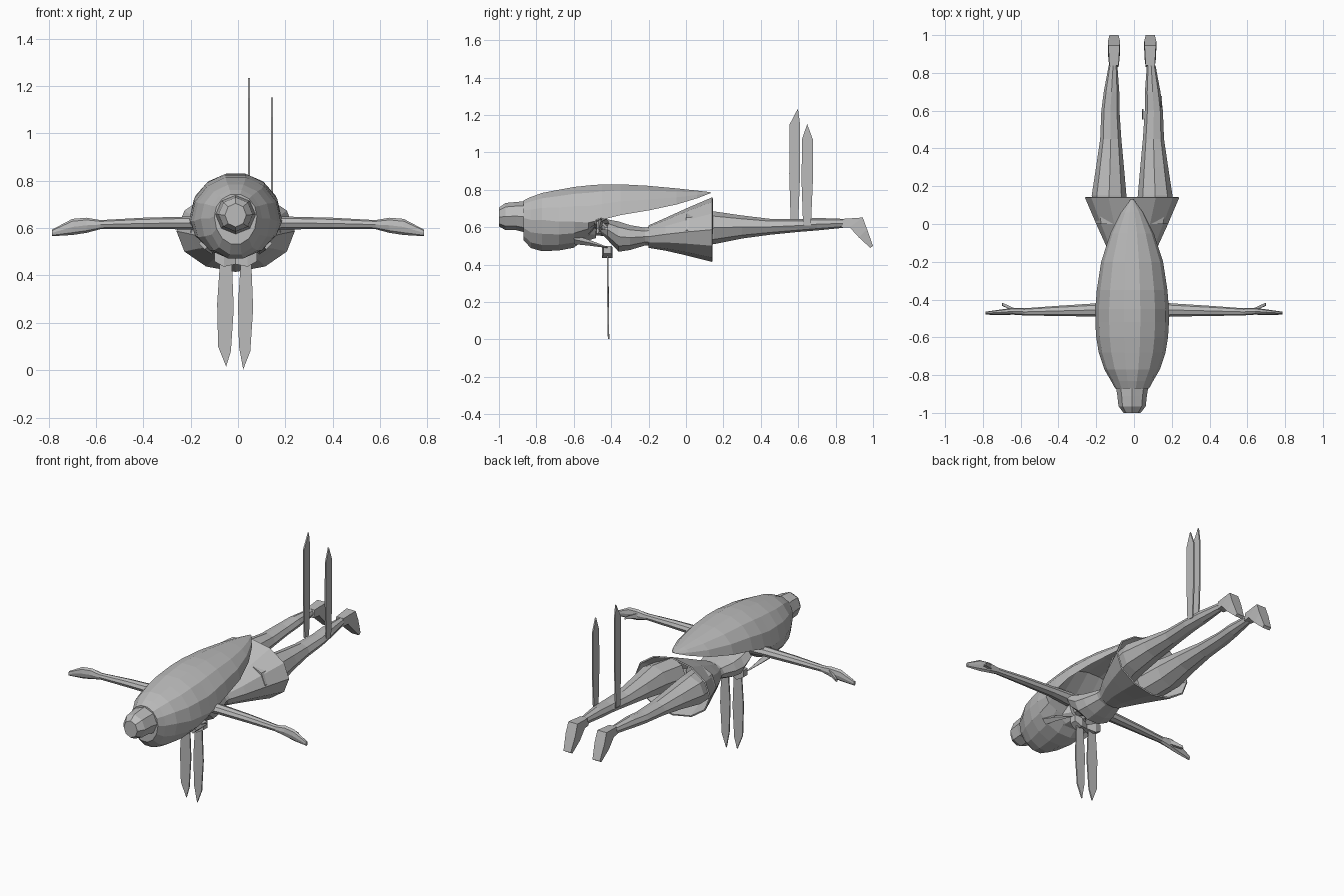
import bpy, bmesh, math
from mathutils import Vector

if "Cube" in bpy.data.objects:
    bpy.data.objects.remove(bpy.data.objects["Cube"])

CX = -0.01  # body mid-line

grey = bpy.data.materials.new("plain grey")
grey.diffuse_color = (0.5, 0.5, 0.5, 1)
grey.use_nodes = True
grey.node_tree.nodes["Principled BSDF"].inputs["Base Color"].default_value = grey.diffuse_color


def finish(name, bm):
    bmesh.ops.recalc_face_normals(bm, faces=bm.faces[:])
    me = bpy.data.meshes.new(name)
    bm.to_mesh(me)
    bm.free()
    me.materials.append(grey)
    ob = bpy.data.objects.new(name, me)
    bpy.context.collection.objects.link(ob)
    return ob


def loft(name, rings, caps=(True, True)):
    """Skin a list of point rings that all have the same count."""
    bm = bmesh.new()
    vs = [[bm.verts.new(p) for p in r] for r in rings]
    n = len(vs[0])
    for a, b in zip(vs, vs[1:]):
        for i in range(n):
            j = (i + 1) % n
            bm.faces.new((a[i], a[j], b[j], b[i]))
    if caps[0]:
        bm.faces.new(vs[0][::-1])
    if caps[1]:
        bm.faces.new(vs[-1])
    return finish(name, bm)


def y_ring(y, x, w, edge, top, bottom, n=12):
    """Ring across y: half width w, with its own upper and lower heights."""
    pts = []
    for i in range(n):
        a = 2 * math.pi * i / n
        s = math.sin(a)
        z = edge + (top - edge) * s if s >= 0 else edge + (edge - bottom) * s
        pts.append((x + w * math.cos(a), y, z))
    return pts


def tube_y(name, spec, n=10, caps=(True, True), x=CX):
    return loft(name, [y_ring(y, x, w, (lo + hi) / 2, hi, lo, n) for y, w, lo, hi in spec], caps)


def plate(name, outline, thick):
    """Thin plate from an outline, thickened along the given vector."""
    t = Vector(thick) / 2
    return loft(name, [[Vector(p) - t for p in outline], [Vector(p) + t for p in outline]])


# hair: round over the head, arched cape down the back
hair = [(-.87, .09, .65, .745, .53), (-.83, .112, .64, .765, .485), (-.77, .147, .64, .787, .468),
        (-.68, .177, .63, .805, .472), (-.60, .19, .63, .82, .487), (-.52, .195, .625, .829, .55),
        (-.45, .195, .64, .834, .66), (-.35, .187, .665, .834, .76), (-.2, .164, .69, .825, .78),
        (-.05, .115, .722, .81, .778), (.06, .06, .755, .797, .782), (.13, .008, .782, .788, .784)]
loft("hair", [y_ring(y, CX, w, e, t, b, 14) for y, w, e, t, b in hair])
tube_y("hair_bun", [(-1.0, .045, .605, .705), (-.965, .072, .585, .73), (-.91, .078, .585, .735),
                    (-.85, .088, .57, .74)], 8)

# head and neck under the hair
tube_y("head", [(-.72, .10, .54, .72), (-.62, .135, .51, .73), (-.54, .12, .52, .71), (-.48, .06, .54, .65)])
tube_y("neck", [(-.52, .04, .56, .64), (-.4, .045, .55, .63)], 8)

# torso, bust to waist
tube_y("torso", [(-.46, .06, .57, .64), (-.42, .13, .53, .645), (-.36, .125, .465, .635),
                 (-.30, .115, .475, .615), (-.22, .09, .50, .60), (-.12, .095, .495, .62)], 10)

# flared skirt with an open hem
skirt = tube_y("skirt", [(-.2, .088, .49, .61), (-.11, .14, .475, .65), (0, .19, .45, .70), (.14, .25, .415, .76)],
               12, (True, False))
shell = skirt.modifiers.new("thickness", 'SOLIDIFY')
shell.thickness = 0.008

# arms, hands and legs on both sides
arm = [(.07, -.455, .62, .045, .035), (.2, -.455, .622, .035, .027), (.4, -.46, .62, .027, .024),
       (.58, -.465, .615, .019, .019), (.64, -.462, .612, .018, .032), (.70, -.467, .605, .015, .034),
       (.785, -.472, .58, .008, .014)]
leg = [(.0, .10, .09, .49, .68), (.15, .122, .092, .51, .685), (.3, .117, .074, .54, .663),
       (.45, .113, .056, .56, .645), (.6, .115, .048, .575, .643), (.7, .109, .041, .583, .65),
       (.84, .101, .023, .597, .645)]
for side, s in (("left", -1), ("right", 1)):
    loft(side + "_arm", [[(s * x, y + ry * math.cos(a), z + rz * math.sin(a))
                          for a in (math.tau * i / 8 for i in range(8))] for x, y, z, ry, rz in arm])
    plate(side + "_thumb", [(s * .63, -.455, .60), (s * .70, -.425, .585), (s * .695, -.425, .60),
                            (s * .63, -.455, .63)], (0, .015, 0))
    loft(side + "_leg", [y_ring(y, CX + s * x, w, (lo + hi) / 2, hi, lo, 8) for y, x, w, lo, hi in leg])
    # foot points down and back: quads across x at heel, ball and toes
    loft(side + "_foot", [[(CX + s * (.096 + d * w), y, z) for d, y, z in
                           ((-1, y0, z0), (1, y0, z0), (1, y1, z1), (-1, y1, z1))]
                          for w, y0, z0, y1, z1 in ((.024, .83, .60, .84, .645), (.03, .875, .60, .945, .652),
                                                    (.032, .925, .545, .968, .59), (.024, .985, .49, 1.0, .50))])
    # fringe lock in front of the shoulder and a loop of the chest bow
    loft(side + "_fringe_lock", [[(CX + s * (x + dx), y, z + dz) for dx, dz in
                                  ((-r, 0), (0, r), (r, 0), (0, -r))]
                                 for x, y, z, r in ((.13, -.60, .535, .025), (.12, -.52, .518, .016),
                                                    (.10, -.42, .492, .003))])
    loft(side + "_bow_loop", [[(CX + s * x, -.42 + dy, z + dz) for dy, dz in
                               ((-r, -r), (r, -r), (r, r), (-r, r))]
                              for x, z, r in ((.0, .46, .012), (.05, .465, .028), (.09, .48, .02))])

# hanging ribbons on the chest
for name, x0, x1, tip, zt in (("left", -.088, -.018, -.05, .015), ("right", .0, .064, .022, .003)):
    plate(name + "_chest_ribbon", [(x0 + .012, -.418, .46), (x0, -.418, .28), (x0 + .004, -.416, .10),
                                   (tip, -.414, zt), (x1 - .012, -.416, .08), (x1, -.418, .26),
                                   (x1 - .008, -.418, .46)], (0, .008, 0))

# ribbons standing up from the bow on the right leg
for name, x, y0, y1, z0, zs, zt in (("inner", .046, .552, .61, .62, 1.15, 1.235),
                                    ("outer", .144, .618, .678, .61, 1.07, 1.152)):
    m = y0 + (y1 - y0) * (.8 if name == "inner" else .5)
    plate(name + "_leg_ribbon", [(x, y0 + .008, z0), (x, y0, (z0 + zs) / 2), (x, y0 + .002, zs), (x, m, zt),
                                 (x, y1, zs), (x, y1, (z0 + zs) / 2), (x, y1 - .01, z0)], (.008, 0, 0))
